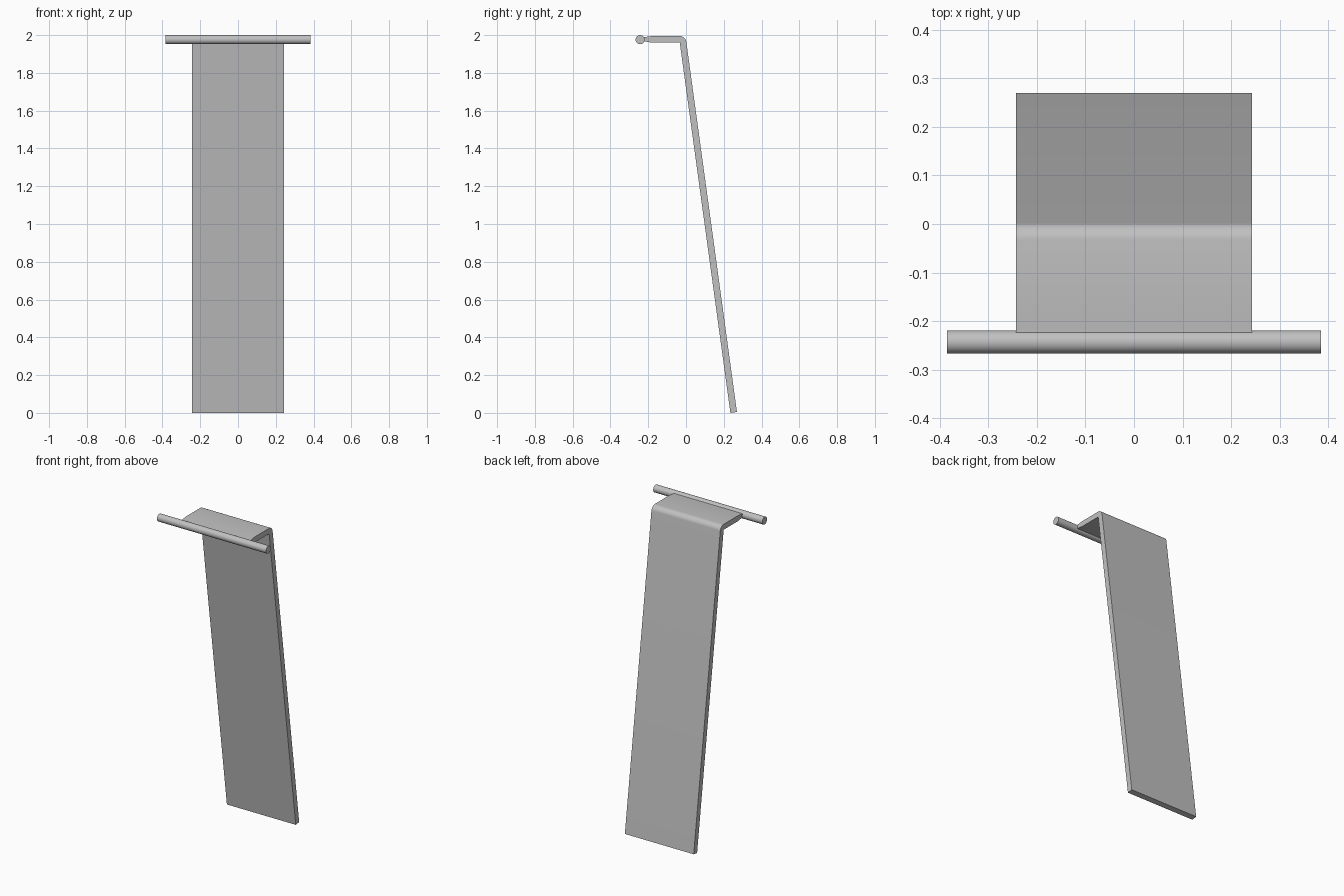
import bpy, bmesh, math
from mathutils import Matrix, Vector

cube = bpy.data.objects.get("Cube")
if cube:
    bpy.data.objects.remove(cube, do_unlink=True)

# Single grey metal
metal = bpy.data.materials.new("grey metal")
metal.use_nodes = True
grey = (0.53, 0.53, 0.53, 1)
metal.diffuse_color = grey
metal.node_tree.nodes["Principled BSDF"].inputs["Base Color"].default_value = grey


def add_object(name, bm):
    bmesh.ops.recalc_face_normals(bm, faces=bm.faces)
    mesh = bpy.data.meshes.new(name)
    bm.to_mesh(mesh)
    bm.free()
    mesh.materials.append(metal)
    obj = bpy.data.objects.new(name, mesh)
    bpy.context.collection.objects.link(obj)
    bpy.ops.object.select_all(action="DESELECT")
    obj.select_set(True)
    bpy.context.view_layer.objects.active = obj
    bpy.ops.object.shade_smooth_by_angle(angle=math.radians(35))
    return obj


# Bent plate: side profile (y, z) extruded across x
half_width, thick = 0.243, 0.035
corner = Vector((-0.033, 1.960))
foot = Vector((0.235, 0.0))
lean = math.atan2(foot.x - corner.x, corner.y)
normal = Vector((math.cos(lean), math.sin(lean)))
profile = [(-0.235, 1.966), (-0.215, 1.966), (-0.18, 1.960), corner, foot,
           foot + normal * thick]
steps = 10
for i in range(steps + 1):
    a = lean + (math.pi / 2 - lean) * i / steps
    profile.append(corner + thick * Vector((math.cos(a), math.sin(a))))
profile += [(-0.18, 1.995), (-0.215, 1.990), (-0.235, 1.990)]

bm = bmesh.new()
face = bm.faces.new([bm.verts.new((-half_width, y, z)) for y, z in profile])
side = bmesh.ops.extrude_face_region(bm, geom=[face])
verts = [v for v in side["geom"] if isinstance(v, bmesh.types.BMVert)]
bmesh.ops.translate(bm, verts=verts, vec=(2 * half_width, 0, 0))
add_object("bent_plate", bm)

# Round crossbar along the front edge of the plate
bm = bmesh.new()
place = Matrix.Translation((0, -0.243, 1.976)) @ Matrix.Rotation(math.pi / 2, 4, "Y")
bmesh.ops.create_cone(bm, cap_ends=True, segments=32, radius1=0.024,
                      radius2=0.024, depth=0.77, matrix=place)
add_object("crossbar", bm)
